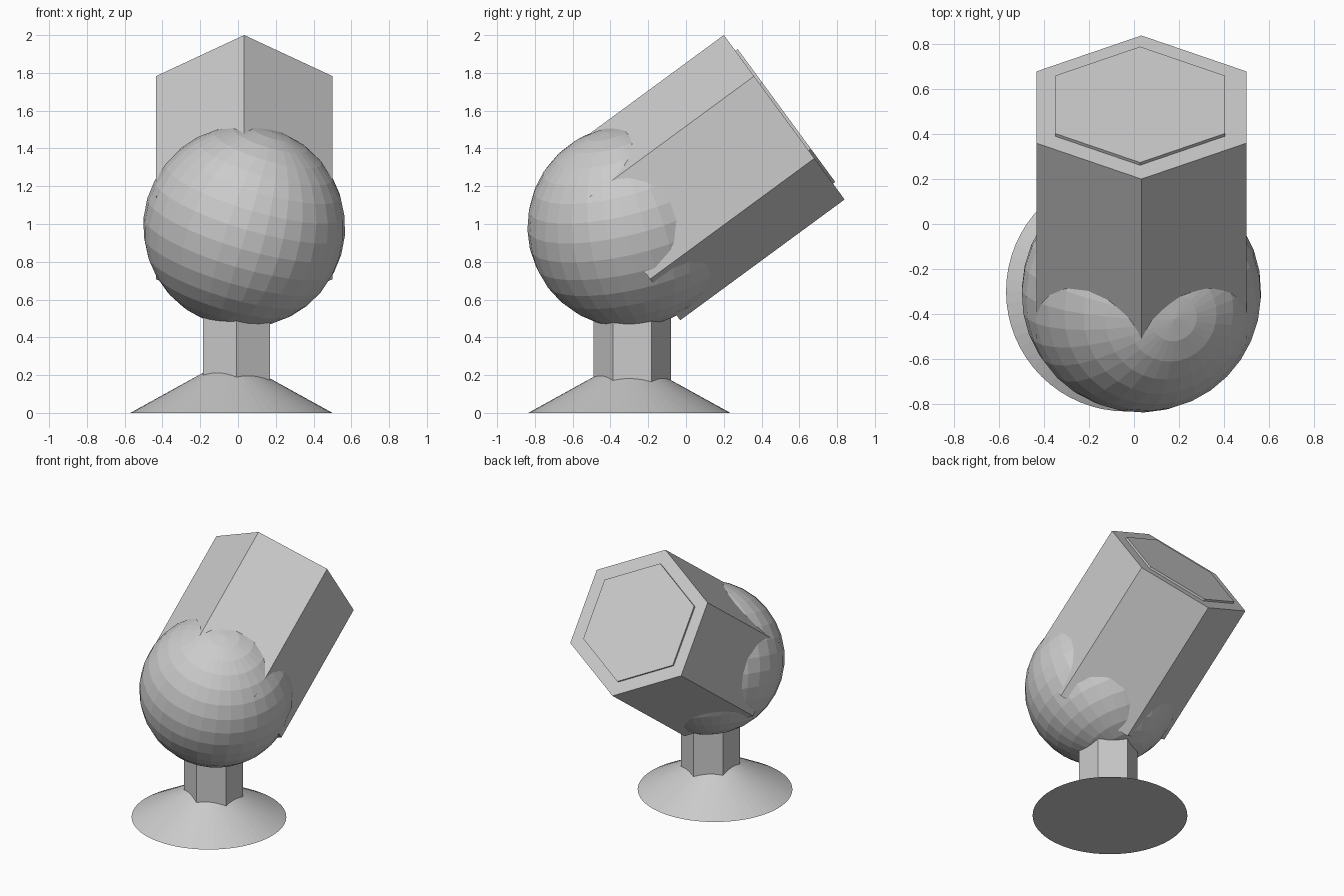
import bpy, bmesh, math
from mathutils import Matrix, Vector

if "Cube" in bpy.data.objects:
    bpy.data.objects.remove(bpy.data.objects["Cube"])


def add_object(name, bm, matrix):
    bm.transform(matrix)
    mesh = bpy.data.meshes.new(name)
    bm.to_mesh(mesh)
    bm.free()
    obj = bpy.data.objects.new(name, mesh)
    bpy.context.collection.objects.link(obj)
    return obj


def prism(name, sides, r_bottom, r_top, length, base, rot=Matrix()):
    """Prism or cone growing from base along its local z axis."""
    bm = bmesh.new()
    bmesh.ops.create_cone(bm, cap_ends=True, segments=sides, radius1=r_bottom,
                          radius2=r_top, depth=length)
    lift = Matrix.Translation((0, 0, length / 2))
    return add_object(name, bm, Matrix.Translation(base) @ rot @ lift)


# Conical foot
prism("base", 64, 0.535, 0.0, 0.295, (-0.035, -0.30, 0))

# Hexagonal stem between foot and ball
prism("stem", 6, 0.205, 0.205, 0.40, (-0.007, -0.285, 0.15))

# Faceted ball with its pole leaning right and forward
bm = bmesh.new()
bmesh.ops.create_uvsphere(bm, u_segments=32, v_segments=16, radius=0.535)
lean = Vector((0, 0, 1)).rotation_difference(Vector((0.28, -0.22, 0.935)))
add_object("ball", bm, Matrix.Translation((0.033, -0.305, 0.986))
           @ lean.to_matrix().to_4x4())

# Hexagonal barrel rising toward the back
tilt = Matrix.Rotation(math.radians(-53.7), 4, 'X')
axis = tilt.to_3x3() @ Vector((0, 0, 1))
end = Vector((0.033, 0.52, 1.565))
prism("barrel", 6, 0.54, 0.54, 1.08, end - axis * 1.08, tilt)

# Thin raised plate on the barrel end
prism("end_plate", 6, 0.436, 0.436, 0.045,
      end - axis * 0.03 + Vector((-0.006, 0, 0)), tilt)
